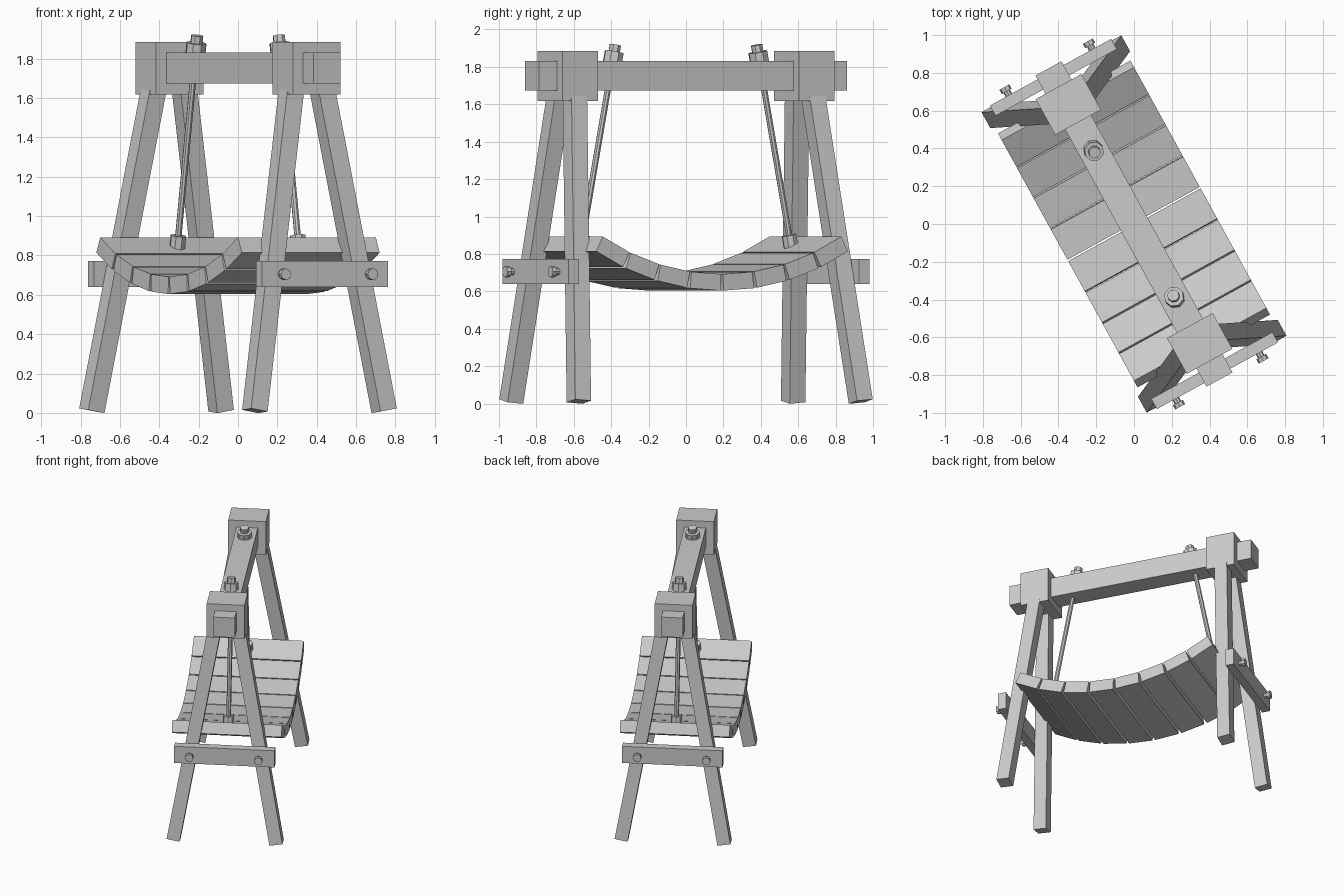
import bpy, bmesh
from math import radians, sin, cos
from mathutils import Matrix, Vector

if "Cube" in bpy.data.objects:
    bpy.data.objects.remove(bpy.data.objects["Cube"])

# The whole swing is turned about z; local y runs along the beam, local x across it
TURN = Matrix.Rotation(radians(28.8), 4, 'Z')


def finish(name, bm, matrix):
    mesh = bpy.data.meshes.new(name)
    bm.to_mesh(mesh)
    bm.free()
    obj = bpy.data.objects.new(name, mesh)
    obj.matrix_world = TURN @ matrix
    bpy.context.collection.objects.link(obj)
    return obj


def box(name, size, matrix):
    bm = bmesh.new()
    bmesh.ops.create_cube(bm, size=1)
    bmesh.ops.scale(bm, vec=size, verts=bm.verts)
    return finish(name, bm, matrix)


def frame(a, b, side):
    """Frame midway between a and b, z along a-b, x close to side."""
    z = (b - a).normalized()
    x = (side - z * side.dot(z)).normalized()
    m = Matrix((x, z.cross(x), z)).transposed().to_4x4()
    m.translation = (a + b) / 2
    return m


def rod(name, a, b, radius, sides=8):
    bm = bmesh.new()
    bmesh.ops.create_cone(bm, cap_ends=True, segments=sides, radius1=radius,
                          radius2=radius, depth=(b - a).length)
    return finish(name, bm, frame(a, b, Vector((1, 0, 0))))


# Top beam
box("top_beam", (0.157, 1.88, 0.157), Matrix.Translation((0, 0, 1.753)))

for end, s in (("back", 1), ("front", -1)):
    # Block that joins the legs and the beam
    box(end + "_joint_block", (0.276, 0.216, 0.268),
        Matrix.Translation((0, s * 0.722, 1.751)))

    # Splayed legs
    for side, t in (("right", 1), ("left", -1)):
        foot = Vector((t * 0.375, s * 0.86, 0.011))
        top = Vector((t * 0.09, s * 0.727, 1.64))
        m = frame(foot, top, Vector((1, 0, 0)))
        box(f"{end}_{side}_leg", (0.096, 0.096, (top - foot).length), m)

        # Bolt through the rail
        p = Vector((t * 0.252, s * 0.90, 0.705))
        out = Vector((0, s, 0))
        rod(f"{end}_{side}_bolt", p, p + out * 0.045, 0.019)
        rod(f"{end}_{side}_bolt_head", p + out * 0.04, p + out * 0.066, 0.03)

    # Cross rail
    box(end + "_cross_rail", (0.732, 0.062, 0.133),
        Matrix.Translation((0, s * 0.886, 0.706)))

    # Hanging rod with its washers and nut
    low = Vector((0, s * 0.64, 0.842))
    high = Vector((0, s * 0.437, 1.885))
    d = (high - low).normalized()
    rod(end + "_hanging_rod", low, high, 0.017)
    rod(end + "_seat_collar", low - d * 0.015, low + d * 0.06, 0.041)
    rod(end + "_beam_collar", high - d * 0.07, high - d * 0.005, 0.053)
    rod(end + "_top_nut", high - d * 0.01, high + d * 0.033, 0.032)

# Curved seat made of slats laid along an arc
CENTER_Z, RADIUS, STEP = 2.111, 1.46, radians(7.75)
for i in range(8):
    a = (i - 3.5) * STEP
    m = Matrix.Translation((0, RADIUS * sin(a), CENTER_Z - RADIUS * cos(a)))
    box(f"seat_slat_{i + 1}", (0.80, 0.183, 0.088),
        m @ Matrix.Rotation(a, 4, 'X'))
